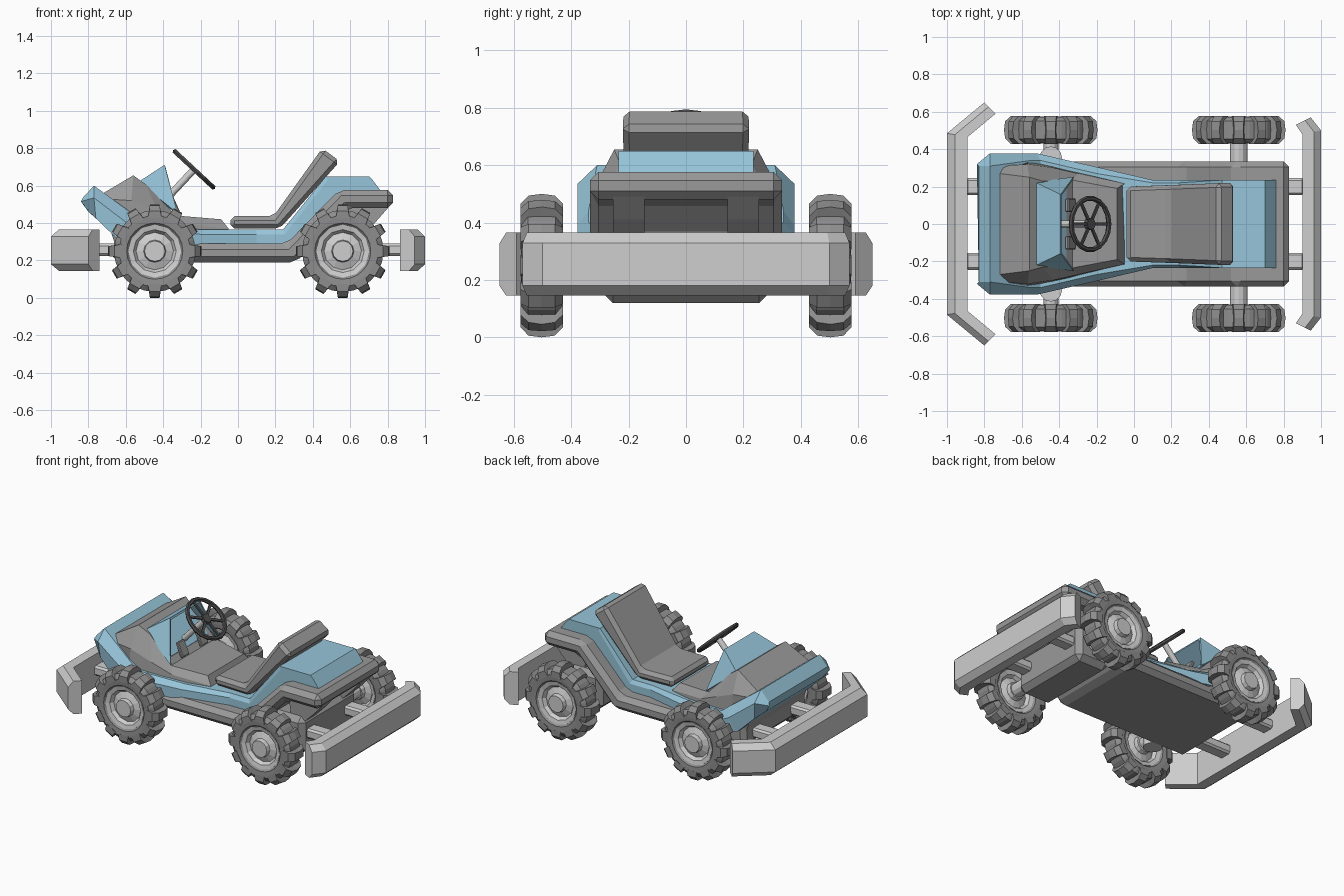
import bpy, bmesh, math
from mathutils import Vector, Matrix

if "Cube" in bpy.data.objects:
    bpy.data.objects.remove(bpy.data.objects["Cube"])


def material(name, c):
    m = bpy.data.materials.new(name)
    m.diffuse_color = (*c, 1)
    m.use_nodes = True
    m.node_tree.nodes["Principled BSDF"].inputs["Base Color"].default_value = m.diffuse_color
    return m


BLUE = material("pale blue paint", (0.31, 0.56, 0.70))
GREY = material("mid grey plastic", (0.32, 0.32, 0.32))
TYRE = material("tyre grey", (0.27, 0.27, 0.27))
LIGHT = material("light grey metal", (0.62, 0.62, 0.62))
DARK = material("dark grey rubber", (0.075, 0.075, 0.075))


def finish(name, bm, mat, bevel=0):
    bmesh.ops.recalc_face_normals(bm, faces=bm.faces)
    me = bpy.data.meshes.new(name)
    bm.to_mesh(me)
    bm.free()
    me.materials.append(mat)
    ob = bpy.data.objects.new(name, me)
    bpy.context.collection.objects.link(ob)
    if bevel:
        b = ob.modifiers.new("bevel", 'BEVEL')
        b.width, b.segments, b.limit_method = bevel, 1, 'ANGLE'
        b.angle_limit = math.radians(40)
    return ob


def loft(name, rings, mat, bevel=0, bm=None):
    """Skin closed rings of equal length and cap both ends."""
    new = bm is None
    bm = bm or bmesh.new()
    vs = [[bm.verts.new(p) for p in r] for r in rings]
    n = len(vs[0])
    for a, b in zip(vs, vs[1:]):
        for i in range(n):
            bm.faces.new((a[i], a[(i + 1) % n], b[(i + 1) % n], b[i]))
    bm.faces.new(vs[0])
    bm.faces.new(vs[-1][::-1])
    return finish(name, bm, mat, bevel) if new else None


def prism(name, prof, y0, y1, mat, bevel=0):
    return loft(name, [[(x, y, z) for x, z in prof] for y in (y0, y1)], mat, bevel)


def half_stations(stations):
    """Each station lists (x, half width, z) from bottom to top; mirror it to a ring."""
    return [[(x, y, z) for x, y, z in s] + [(x, -y, z) for x, y, z in reversed(s)] for s in stations]


def box(name, lo, hi, mat, bevel=0):
    return prism(name, [(lo[0], lo[2]), (hi[0], lo[2]), (hi[0], hi[2]), (lo[0], hi[2])], lo[1], hi[1], mat, bevel)


def rod(name, a, b, r, mat, n=12):
    a, b = Vector(a), Vector(b)
    q = (b - a).to_track_quat('Z', 'Y')
    ring = [q @ Vector((r * math.cos(t), r * math.sin(t), 0)) for t in (2 * math.pi * i / n for i in range(n))]
    return loft(name, [[p + c for p in ring] for c in (a, b)], mat)


def revolve(name, prof, n, centre, mat, closed=False):
    """Turn (radius, y) points round the y axis."""
    bm = bmesh.new()
    cx, cy, cz = centre
    rings = [[bm.verts.new((cx + r * math.cos(t), cy + y, cz + r * math.sin(t)))
              for t in (2 * math.pi * i / n for i in range(n))] for r, y in prof]
    for a, b in zip(rings, rings[1:] + (rings[:1] if closed else [])):
        for i in range(n):
            bm.faces.new((a[i], a[(i + 1) % n], b[(i + 1) % n], b[i]))
    if not closed:
        bm.faces.new(rings[0])
        bm.faces.new(rings[-1])
    return finish(name, bm, mat)


# lower body: floor, side sills and rear deck
prism("lower_body", [(-0.67, 0.19), (0.31, 0.19), (0.58, 0.48), (0.83, 0.48), (0.83, 0.577), (0.54, 0.577),
                     (0.26, 0.29), (-0.30, 0.29), (-0.56, 0.40), (-0.78, 0.47), (-0.66, 0.33)],
      -0.335, 0.335, GREY, 0.03)

# blue body shell: nose, side strips and raised tail
loft("body_shell", half_stations([
    [(-0.80, 0.30, 0.46), (-0.84, 0.32, 0.515), (-0.83, 0.31, 0.535)],
    [(-0.76, 0.365, 0.425), (-0.77, 0.378, 0.535), (-0.77, 0.31, 0.60)],
    [(-0.64, 0.375, 0.31), (-0.58, 0.378, 0.39), (-0.55, 0.34, 0.44)],
    [(-0.52, 0.375, 0.29), (-0.52, 0.378, 0.36), (-0.50, 0.34, 0.40)],
    [(-0.20, 0.305, 0.27), (-0.20, 0.305, 0.34), (-0.20, 0.27, 0.365)],
    [(0.10, 0.235, 0.27), (0.10, 0.235, 0.34), (0.10, 0.22, 0.365)],
    [(0.27, 0.235, 0.27), (0.25, 0.235, 0.34), (0.24, 0.22, 0.365)],
    [(0.54, 0.235, 0.55), (0.48, 0.235, 0.63), (0.47, 0.235, 0.65)],
    [(0.78, 0.235, 0.55), (0.72, 0.235, 0.63), (0.70, 0.235, 0.65)]]), BLUE)

# grey hood running back into the foot area
loft("hood", half_stations([
    [(-0.70, 0.29, 0.46), (-0.72, 0.31, 0.53), (-0.72, 0.27, 0.56)],
    [(-0.57, 0.335, 0.40), (-0.57, 0.32, 0.52), (-0.56, 0.25, 0.655)],
    [(-0.44, 0.31, 0.36), (-0.43, 0.30, 0.46), (-0.49, 0.23, 0.605)],
    [(-0.30, 0.28, 0.34), (-0.30, 0.27, 0.40), (-0.33, 0.235, 0.44)],
    [(-0.05, 0.215, 0.34), (-0.05, 0.215, 0.37), (-0.09, 0.19, 0.42)]]), GREY)

# dashboard cowl, open to the rear, with a blue inner wall
bm = bmesh.new()
A, B, C = [[bm.verts.new((x, s * y, z)) for s in (1, -1)] for x, y, z in
           ((-0.53, 0.22, 0.615), (-0.39, 0.155, 0.705), (-0.325, 0.245, 0.45))]
bm.faces.new((A[0], A[1], B[1], B[0]))
bm.faces.new((A[0], B[0], C[0]))
bm.faces.new((A[1], C[1], B[1]))
cowl = finish("dashboard_cowl", bm, BLUE)
sol = cowl.modifiers.new("thickness", 'SOLIDIFY')
sol.thickness, sol.offset = 0.015, 0
prism("cowl_inner_wall", [(-0.50, 0.62), (-0.36, 0.478), (-0.37, 0.46), (-0.50, 0.59)], -0.20, 0.20, BLUE)

# pedals
for s in (1, -1):
    prism("pedal", [(-0.37, 0.54), (-0.33, 0.45), (-0.31, 0.46), (-0.35, 0.55)],
          s * 0.10 - 0.035, s * 0.10 + 0.035, GREY, 0.005)

# seat
seat = prism("seat", [(-0.04, 0.37), (-0.04, 0.437), (0.19, 0.437), (0.45, 0.80), (0.545, 0.73), (0.25, 0.40), (0.22, 0.37)],
             -0.20, 0.20, GREY, 0.022)
for v in seat.data.vertices:
    v.co.y *= 1 + 0.2 * max(0, v.co.x)

# steering wheel with six spokes, and its column
M = Matrix.Translation((-0.235, 0, 0.687)) @ Matrix.Rotation(math.radians(43), 4, 'Y')
bm = bmesh.new()
N = 18
rings = []
for i in range(N):
    t = 2 * math.pi * i / N
    rings.append([bm.verts.new(((0.138 + 0.014 * math.cos(u)) * math.cos(t), (0.138 + 0.014 * math.cos(u)) * math.sin(t),
                                0.014 * math.sin(u))) for u in (math.pi * k / 3 for k in range(6))])
for i in range(N):
    a, b = rings[i], rings[(i + 1) % N]
    for k in range(6):
        bm.faces.new((a[k], a[(k + 1) % 6], b[(k + 1) % 6], b[k]))
for i in range(6):
    bmesh.ops.create_cube(bm, size=1, matrix=Matrix.Rotation(math.pi * i / 3, 4, 'Z')
                          @ Matrix.Translation((0.08, 0, 0)) @ Matrix.Diagonal((0.115, 0.016, 0.01, 1)))
bmesh.ops.create_cone(bm, cap_ends=True, segments=12, radius1=0.035, radius2=0.03, depth=0.022)
bmesh.ops.transform(bm, matrix=M, verts=bm.verts)
finish("steering_wheel", bm, DARK)
rod("steering_column", M @ Vector((0, 0, -0.008)), M @ Vector((0, 0, -0.24)), 0.019, LIGHT)


# bumpers: chamfered bars with swept ends, with struts
def bumper(name, outer, inner):
    path = list(zip(outer, inner))
    path += [((a[0], -a[1]), (b[0], -b[1])) for a, b in reversed(path)]
    rings = []
    for o, i in path:
        o, i = Vector(o), Vector(i)
        m = o.lerp(i, 0.38)
        rings.append([(p.x, p.y, z) for p, z in ((o, 0.18), (o, 0.328), (m, 0.365), (i, 0.365), (i, 0.145), (m, 0.145))])
    loft(name, rings, LIGHT)


bumper("front_bumper", [(-0.80, 0.65), (-1.0, 0.485)], [(-0.74, 0.59), (-0.89, 0.465)])
bumper("rear_bumper", [(0.945, 0.57), (1.0, 0.50)], [(0.865, 0.53), (0.90, 0.48)])
for s in (0.2, -0.2):
    box("front_bumper_strut", (-0.90, s - 0.045, 0.225), (-0.60, s + 0.045, 0.29), LIGHT, 0.012)
    box("rear_bumper_strut", (0.60, s - 0.045, 0.225), (0.91, s + 0.045, 0.29), LIGHT, 0.012)
    # rear deck braces
    prism("rear_brace", [(0.58, 0.30), (0.66, 0.33), (0.74, 0.41), (0.81, 0.49), (0.55, 0.49)], s - 0.055, s + 0.055, GREY)

# housing between the rear wheels, with axles
box("rear_housing", (0.43, -0.29, 0.12), (0.68, 0.29, 0.37), GREY, 0.035)
rod("rear_axle", (0.56, -0.46, 0.25), (0.56, 0.46, 0.25), 0.047, LIGHT)
rod("front_axle", (-0.445, -0.46, 0.25), (-0.445, 0.46, 0.25), 0.04, LIGHT)
for s in (1, -1):
    rod("steering_knuckle", (-0.445, s * 0.355, 0.19), (-0.445, s * 0.355, 0.315), 0.06, LIGHT)

# wheels: tyre with twelve lugs, dished rim and hub
for cx in (-0.445, 0.56):
    for s in (1, -1):
        c = (cx, s * 0.503, 0.25)
        side = [(0.135, 0.050), (0.15, 0.066), (0.19, 0.070), (0.218, 0.048)]
        revolve("tyre", side + [(r, -y) for r, y in reversed(side)], 24, c, TYRE, True)
        rim = [(0.055, 0.072), (0.06, 0.045), (0.10, 0.030), (0.115, 0.052), (0.142, 0.058)]
        revolve("rim", rim + [(r, -y) for r, y in reversed(rim)], 12, c, LIGHT)
        bm = bmesh.new()
        for k in range(12):
            R = Matrix.Translation(c) @ Matrix.Rotation(math.pi * k / 6, 4, 'Y')
            # lug cross-sections over the tread: (y, inner radius, outer radius, half length)
            loft("lug", [[R @ Vector((x, y, z)) for x, z in ((-w * 1.25, r0), (w * 1.25, r0), (w, r1), (-w, r1))]
                         for y, r0, r1, w in ((-0.074, 0.175, 0.215, 0.030), (-0.046, 0.19, 0.244, 0.027), (0, 0.20, 0.25, 0.024),
                                              (0.046, 0.19, 0.244, 0.027), (0.074, 0.175, 0.215, 0.030))], TYRE, 0, bm)
        finish("tyre_lugs", bm, TYRE)
